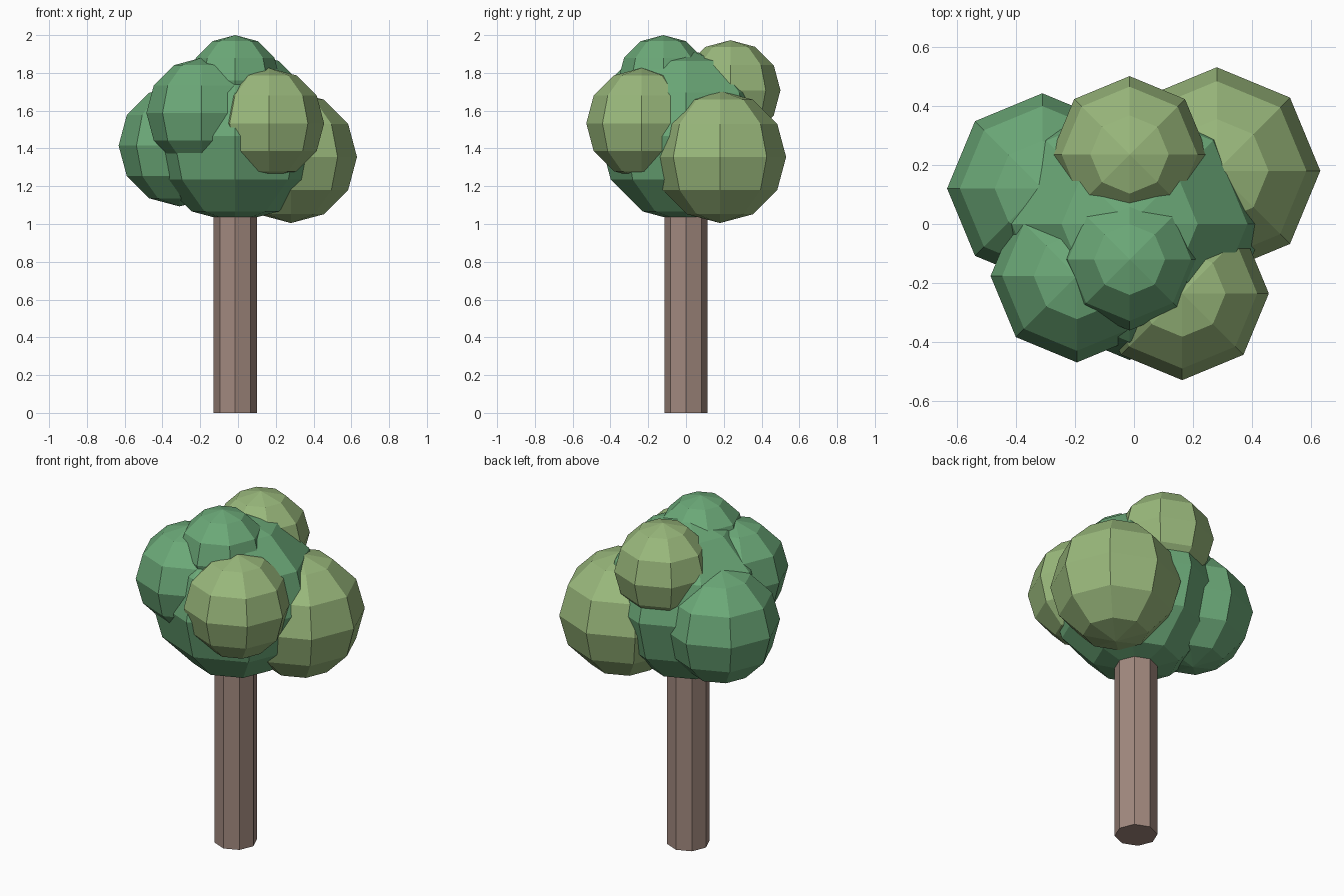
import bpy

if "Cube" in bpy.data.objects:
    bpy.data.objects.remove(bpy.data.objects["Cube"])


def material(name, rgb):
    m = bpy.data.materials.new(name)
    m.diffuse_color = (*rgb, 1)
    m.use_nodes = True
    m.node_tree.nodes["Principled BSDF"].inputs["Base Color"].default_value = m.diffuse_color
    return m


bark = material("bark", (0.36, 0.25, 0.21))
green = material("green_leaves", (0.15, 0.40, 0.19))
light = material("light_leaves", (0.32, 0.48, 0.20))


def finish(name, mat):
    ob = bpy.context.object
    ob.name = name
    ob.data.materials.append(mat)


# Trunk: straight octagonal post, running a little way into the crown
height = 1.15
bpy.ops.mesh.primitive_cylinder_add(vertices=8, radius=0.115, depth=height,
                                    location=(-0.015, 0, height / 2))
finish("trunk", bark)

# Foliage: overlapping low-poly balls (name, centre, radius, material)
clumps = [
    ("crown_middle", (-0.015, 0, 1.465), 0.46, green),
    ("crown_left", (-0.31, 0.12, 1.415), 0.322, green),
    ("crown_front_left", (-0.193, -0.176, 1.588), 0.292, green),
    ("crown_top", (-0.015, -0.12, 1.76), 0.24, green),
    ("crown_right", (0.28, 0.18, 1.355), 0.35, light),
    ("crown_front_right", (0.163, -0.235, 1.533), 0.293, light),
    ("crown_back", (-0.015, 0.235, 1.708), 0.265, light),
]
for name, centre, radius, mat in clumps:
    bpy.ops.mesh.primitive_uv_sphere_add(segments=8, ring_count=6,
                                         radius=radius, location=centre)
    finish(name, mat)
